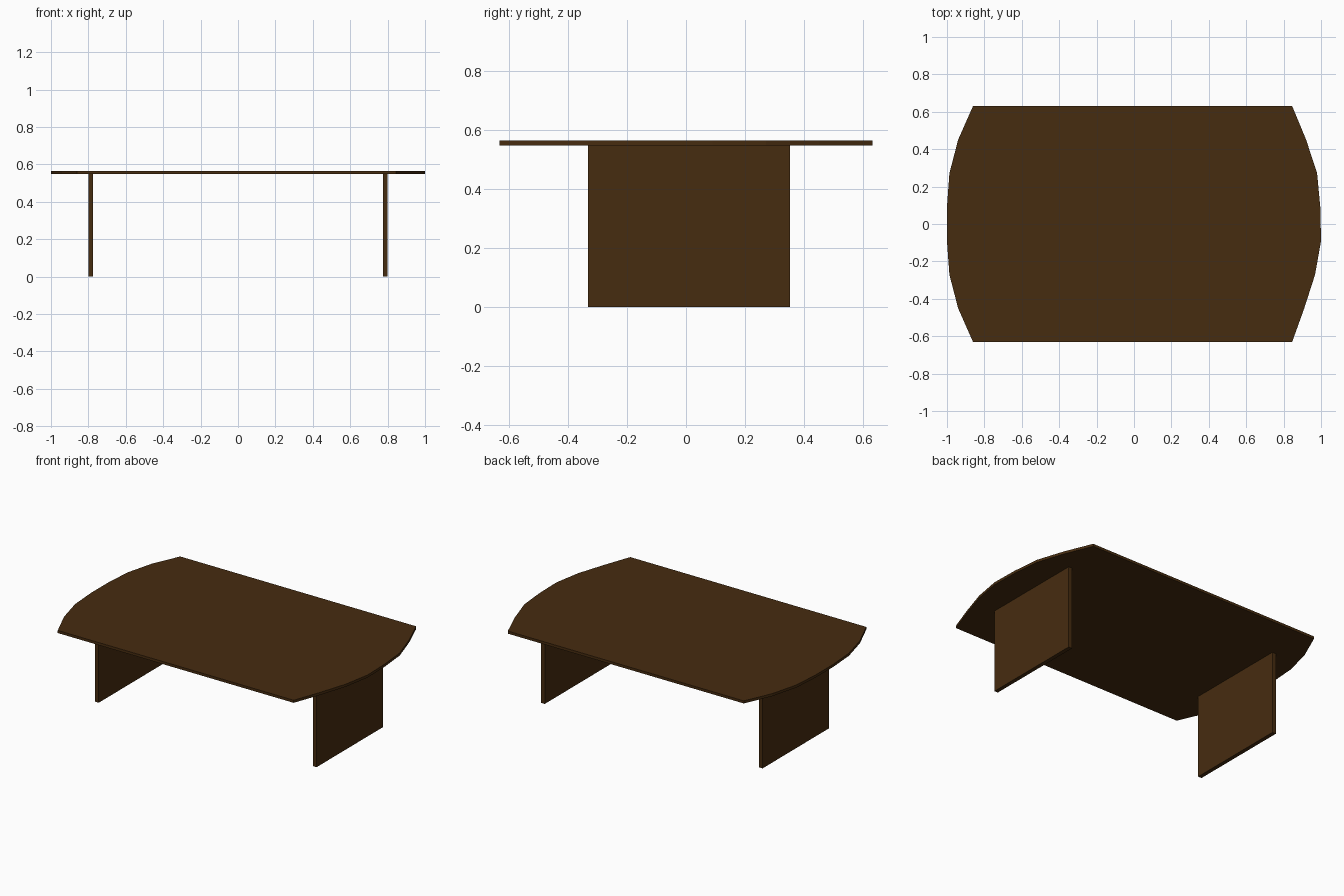
import bpy
import bmesh

cube = bpy.data.objects.get("Cube")
if cube:
    bpy.data.objects.remove(cube)

# Dark stained wood
wood = bpy.data.materials.new("dark_brown_wood")
wood.use_nodes = True
colour = (0.062, 0.025, 0.005, 1)
wood.diffuse_color = colour
bsdf = next(n for n in wood.node_tree.nodes if n.type == "BSDF_PRINCIPLED")
bsdf.inputs["Base Color"].default_value = colour


def slab(name, outline, bottom, top):
    """Extrude a flat outline, listed counter-clockwise, into a board."""
    bm = bmesh.new()
    face = bm.faces.new([bm.verts.new((x, y, bottom)) for x, y in outline])
    raised = bmesh.ops.extrude_face_region(bm, geom=[face], use_keep_orig=True)
    verts = [v for v in raised["geom"] if isinstance(v, bmesh.types.BMVert)]
    bmesh.ops.translate(bm, verts=verts, vec=(0, 0, top - bottom))
    bmesh.ops.recalc_face_normals(bm, faces=bm.faces)
    mesh = bpy.data.meshes.new(name)
    bm.to_mesh(mesh)
    bm.free()
    mesh.materials.append(wood)
    obj = bpy.data.objects.new(name, mesh)
    bpy.context.collection.objects.link(obj)
    return obj


# Table top with bowed ends, each end stepped evenly across the depth
half_depth = 0.632
left_end = [0.845, 0.91, 0.968, 1.0, 0.996, 0.979, 0.92, 0.845]
right_end = [-0.86, -0.94, -0.987, -1.0, -1.0, -0.987, -0.94, -0.86]
steps = len(left_end) - 1
depths = [half_depth * (2 * i / steps - 1) for i in range(steps + 1)]
outline = list(zip(left_end, depths)) + list(zip(right_end, reversed(depths)))
slab("table_top", outline, 0.547, 0.564)

# Upright panel legs
for name, x in (("left_leg", 0.787), ("right_leg", -0.787)):
    inner, outer = x - 0.013, x + 0.013
    front, back = -0.332, 0.352
    slab(name, [(inner, front), (outer, front), (outer, back), (inner, back)], 0, 0.547)
